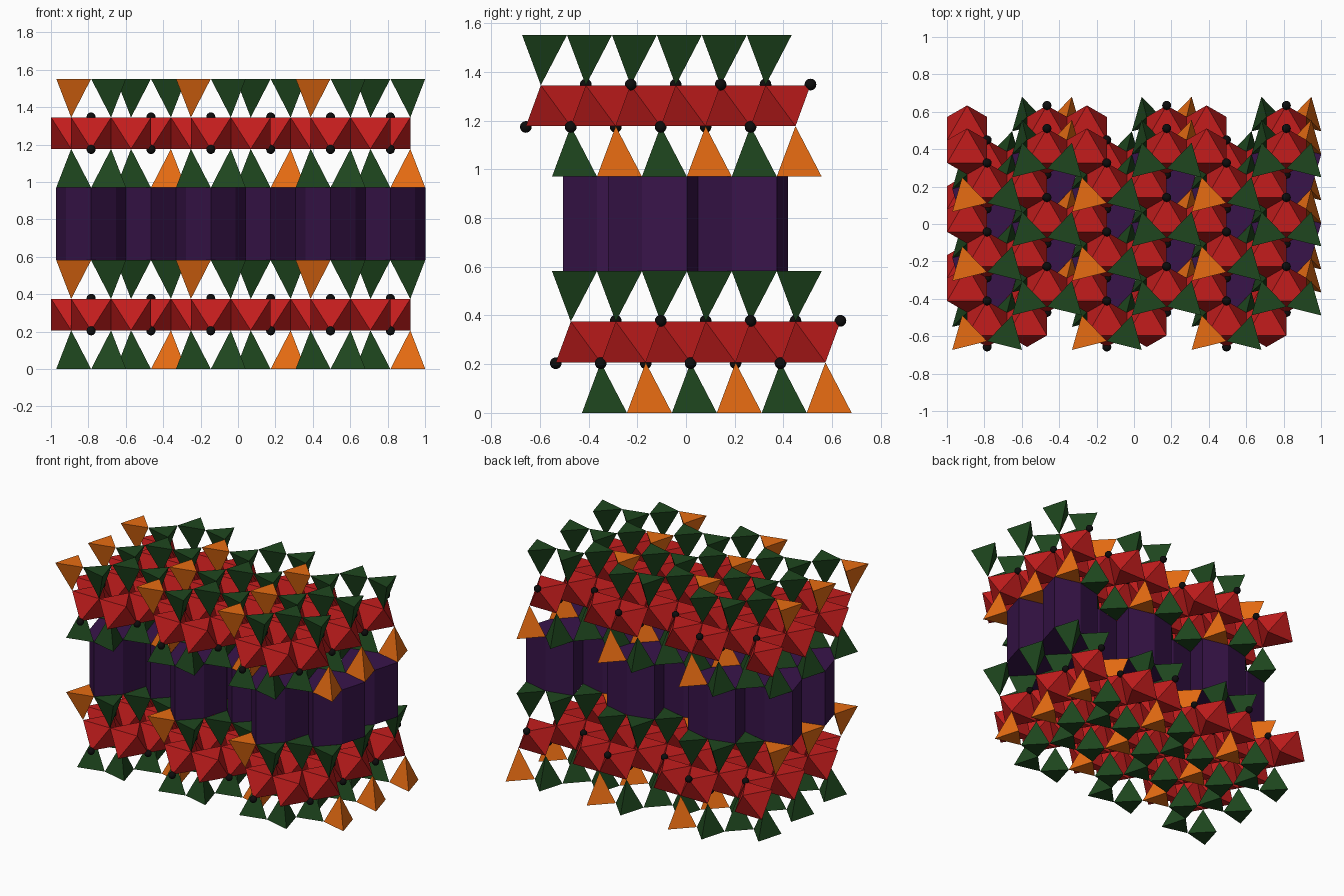
import bpy, bmesh
from math import cos, sin, radians
from mathutils import Vector, Matrix

if "Cube" in bpy.data.objects:
    bpy.data.objects.remove(bpy.data.objects["Cube"])

B, A = 0.64, 0.369             # repeat lengths along x and y
S = B / 3                      # spacing between neighbouring corners
SHIFT = A / 3                  # stagger of each sheet along y
X0, Y0 = -0.892, -0.35
LAYER = 0.97
Z_APEX, Z_TOPAPEX, Z_TOP = 0.207, 0.375, 0.582
TWIST, R_TET = -16, 0.111
R_IN, R_OUT = 0.1535, 0.2155

def material(name, rgb):
    m = bpy.data.materials.new(name)
    m.diffuse_color = (*rgb, 1)
    m.use_nodes = True
    m.node_tree.nodes["Principled BSDF"].inputs["Base Color"].default_value = m.diffuse_color
    return m

GREEN = material("dark_green", (0.013, 0.062, 0.013))
ORANGE = material("orange", (0.8, 0.15, 0.006))
RED = material("red", (0.55, 0.012, 0.012))
PURPLE = material("purple", (0.04, 0.007, 0.068))
BLACK = material("black", (0.004, 0.004, 0.004))

def finish(bm, name, mat):
    me = bpy.data.meshes.new(name)
    bm.to_mesh(me)
    bm.free()
    me.materials.append(mat)
    bpy.context.collection.objects.link(bpy.data.objects.new(name, me))

def solids(name, mat, point_sets):
    """One flat-faced convex solid per set of corner points."""
    bm = bmesh.new()
    for pts in point_sets:
        bmesh.ops.convex_hull(bm, input=[bm.verts.new(p) for p in pts])
    bmesh.ops.dissolve_limit(bm, angle_limit=radians(1), verts=bm.verts[:], edges=bm.edges[:])
    bmesh.ops.recalc_face_normals(bm, faces=bm.faces[:])
    finish(bm, name, mat)

def row_y(j):
    return Y0 + j * A / 2

def left_x(j, i):              # odd rows are offset by half a repeat
    return X0 + i * B + (B / 2 if j % 2 else 0)

def hub_x(j, i):               # centre of the open ring in each row
    return left_x(j, i) + (-S if j % 2 else 2 * S)

def tetra(x, y, z_base, z_apex, side):
    pts = [(x, y, z_apex)]
    for k in range(3):
        a = radians(TWIST + 120 * k)
        pts.append((x + side * R_TET * cos(a), y + R_TET * sin(a), z_base))
    return pts

def octa(x, y, z):
    h = S / 2
    low = [(x, y), (x - h, y + A / 2), (x + h, y + A / 2)]
    high = [(x - h, y + A / 6), (x + h, y + A / 6), (x, y + 2 * A / 3)]
    return [(*p, z + Z_APEX) for p in low] + [(*p, z + Z_TOPAPEX) for p in high]

for n, layer in enumerate(("lower", "upper")):
    dy, dz = -n * SHIFT, n * LAYER
    green, orange, red, dots = [], [], [], []
    for i in range(3):
        # tetrahedra: upward sheet below, downward sheet above
        for j in range(6):
            xl, y = left_x(j, i), row_y(j) + dy
            odd = j % 2
            up = (dz, dz + Z_APEX)
            down = (dz + Z_TOP, dz + Z_TOPAPEX)
            green.append(tetra(xl, y, *up, 1))
            (orange if odd else green).append(tetra(xl + S, y, *up, -1))
            (green if odd else orange).append(tetra(xl, y - SHIFT, *down, 1))
            green.append(tetra(xl + S, y - SHIFT, *down, -1))
        # octahedra with a dot at two opposite corners of every second one
        for j in range(-1, 5):
            y, hx = row_y(j) + dy, hub_x(j, i)
            red += [octa(left_x(j, i), y, dz), octa(hx, y, dz)]
            dots += [(hx, y, dz + Z_APEX - 0.003),
                     (hx, y + 2 * A / 3, dz + Z_TOPAPEX + 0.003)]
    solids(layer + "_green_tetrahedra", GREEN, green)
    solids(layer + "_orange_tetrahedra", ORANGE, orange)
    solids(layer + "_octahedra", RED, red)
    bm = bmesh.new()
    for d in dots:
        bmesh.ops.create_uvsphere(bm, u_segments=16, v_segments=10, radius=0.024,
                                  matrix=Matrix.Translation(Vector(d)))
    for f in bm.faces:
        f.smooth = True
    finish(bm, layer + "_corner_dots", BLACK)

# six-sided prisms filling the gap between the two layers
prisms = []
for j in range(1, 5):
    for i in range(3):
        x, y = hub_x(j, i), row_y(j) - SHIFT
        pts = []
        for k in range(6):
            r, a = (R_IN if k % 2 else R_OUT), radians(30 + 60 * k)
            pts += [(x + r * cos(a), y + r * sin(a), z) for z in (Z_TOP, LAYER)]
        prisms.append(pts)
solids("interlayer_prisms", PURPLE, prisms)
